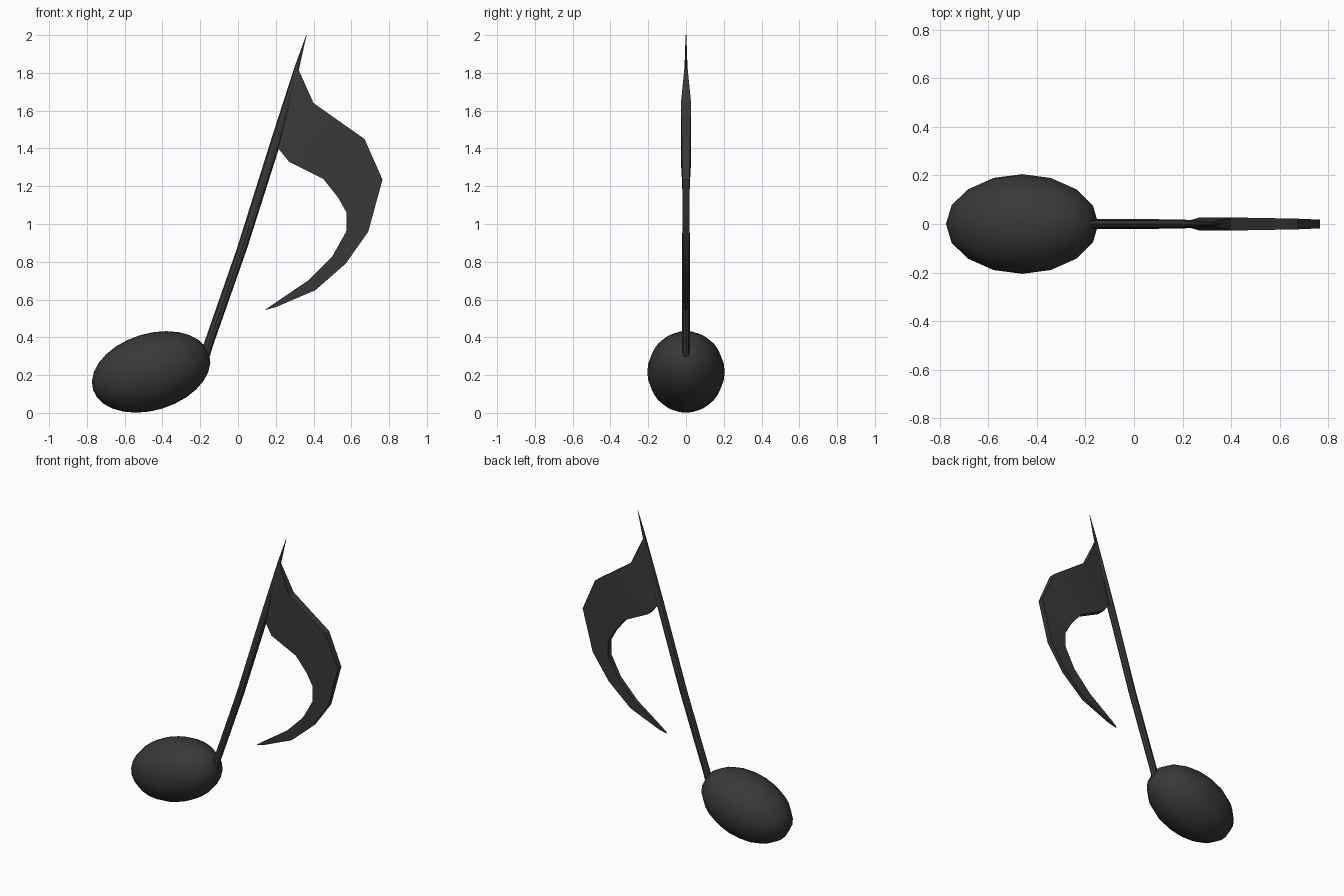
import bpy, bmesh, math
from mathutils import Matrix

if "Cube" in bpy.data.objects:
    bpy.data.objects.remove(bpy.data.objects["Cube"])

mat = bpy.data.materials.new("charcoal")
mat.diffuse_color = (0.04, 0.04, 0.04, 1)
mat.use_nodes = True
mat.node_tree.nodes["Principled BSDF"].inputs["Base Color"].default_value = mat.diffuse_color


def finish(name, bm, smooth_angle=30):
    bmesh.ops.recalc_face_normals(bm, faces=bm.faces)
    me = bpy.data.meshes.new(name)
    bm.to_mesh(me)
    bm.free()
    me.materials.append(mat)
    ob = bpy.data.objects.new(name, me)
    bpy.context.collection.objects.link(ob)
    bpy.ops.object.select_all(action='DESELECT')
    ob.select_set(True)
    bpy.context.view_layer.objects.active = ob
    bpy.ops.object.shade_smooth_by_angle(angle=math.radians(smooth_angle))
    return ob


def loft(name, rings):
    """Skin a list of equal-length closed rings and cap both ends."""
    bm = bmesh.new()
    vr = [[bm.verts.new(p) for p in r] for r in rings]
    n = len(vr[0])
    for a, b in zip(vr, vr[1:]):
        for i in range(n):
            j = (i + 1) % n
            bm.faces.new((a[i], a[j], b[j], b[i]))
    bm.faces.new(vr[0])
    bm.faces.new(vr[-1])
    return finish(name, bm)


# Note head: tilted ellipsoid
bm = bmesh.new()
m = (Matrix.Translation((-0.46, 0, 0.217)) @ Matrix.Rotation(math.radians(-17), 4, 'Y')
     @ Matrix.Diagonal((0.322, 0.205, 0.203, 1)))
bmesh.ops.create_uvsphere(bm, u_segments=16, v_segments=14, radius=1, matrix=m)
finish("note_head", bm, 60)

# Stem: tapering eight-sided rod (x, z, half width x, half width y)
stem = [(-0.185, 0.26, 0.024, 0.019), (-0.157, 0.36, 0.026, 0.020),
        (0.021, 0.87, 0.027, 0.020), (0.198, 1.43, 0.028, 0.019),
        (0.312, 1.83, 0.013, 0.008), (0.362, 2.0, 0.001, 0.002)]
loft("stem", [[(x + rx * math.cos(k * math.pi / 4), ry * math.sin(k * math.pi / 4), z)
               for k in range(8)] for x, z, rx, ry in stem])

# Flag: curved blade (outer x, z, inner x, z, half thickness)
flag = [(0.315, 1.83, 0.205, 1.41, 0.008), (0.40, 1.64, 0.27, 1.33, 0.027),
        (0.67, 1.45, 0.45, 1.24, 0.022), (0.765, 1.235, 0.53, 1.14, 0.018),
        (0.728, 1.10, 0.575, 1.06, 0.018), (0.69, 0.96, 0.573, 0.96, 0.018),
        (0.57, 0.79, 0.50, 0.83, 0.016), (0.41, 0.65, 0.37, 0.70, 0.013),
        (0.20, 0.56, 0.19, 0.578, 0.008), (0.146, 0.545, 0.145, 0.547, 0.004)]
loft("flag", [[(ox, -t, oz), (ox, t, oz), (ix, t, iz), (ix, -t, iz)]
              for ox, oz, ix, iz, t in flag])
